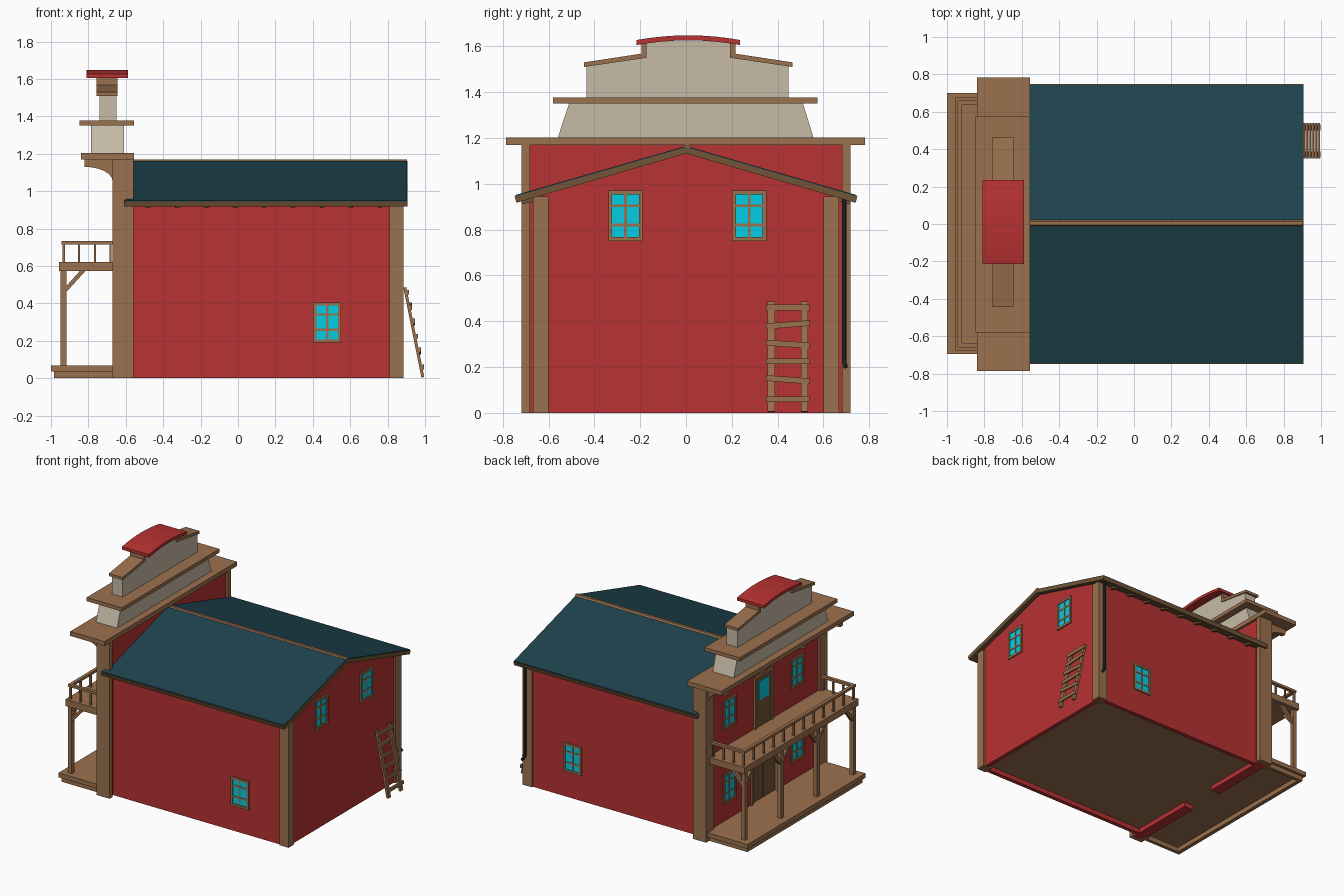
import bpy, bmesh, math
from mathutils import Vector

if "Cube" in bpy.data.objects:
    bpy.data.objects.remove(bpy.data.objects["Cube"])

def mat(name, r, g, b):
    m = bpy.data.materials.new(name)
    m.diffuse_color = (r, g, b, 1)
    m.use_nodes = True
    m.node_tree.nodes["Principled BSDF"].inputs["Base Color"].default_value = m.diffuse_color
    return m

RED = mat("barn red", 0.48, 0.032, 0.032)
WOOD = mat("light wood", 0.33, 0.165, 0.076)
DARKWOOD = mat("dark wood", 0.165, 0.088, 0.038)
BEIGE = mat("beige plaster", 0.57, 0.50, 0.39)
TEAL = mat("teal roof", 0.0125, 0.054, 0.075)
GLASS = mat("cyan glass", 0.001, 0.64, 0.84)
PIPE = mat("slate pipe", 0.022, 0.029, 0.040)

def finish(name, bm, mats):
    bmesh.ops.recalc_face_normals(bm, faces=bm.faces)
    me = bpy.data.meshes.new(name)
    bm.to_mesh(me)
    bm.free()
    for m in mats:
        me.materials.append(m)
    ob = bpy.data.objects.new(name, me)
    bpy.context.collection.objects.link(ob)
    return ob

def boxes(name, parts):
    """One object from boxes (x0, x1, y0, y1, z0, z1, material)."""
    bm, mats = bmesh.new(), []
    for x0, x1, y0, y1, z0, z1, m in parts:
        if m not in mats:
            mats.append(m)
        vs = bmesh.ops.create_cube(bm, size=1)["verts"]
        for v in vs:
            v.co = Vector((x1 if v.co.x > 0 else x0, y1 if v.co.y > 0 else y0, z1 if v.co.z > 0 else z0))
        for f in {f for v in vs for f in v.link_faces}:
            f.material_index = mats.index(m)
    return finish(name, bm, mats)

def box(name, *p):
    return boxes(name, [p])

def prism(name, pts, axis, a, b, m):
    """Extrude a profile, (y,z) along x or (x,z) along y."""
    bm = bmesh.new()
    at = (lambda p, t: (t, p[0], p[1])) if axis == "x" else (lambda p, t: (p[0], t, p[1]))
    lo = [bm.verts.new(at(p, a)) for p in pts]
    hi = [bm.verts.new(at(p, b)) for p in pts]
    bm.faces.new(lo)
    bm.faces.new(hi[::-1])
    for i in range(len(pts)):
        j = (i + 1) % len(pts)
        bm.faces.new((lo[i], lo[j], hi[j], hi[i]))
    return finish(name, bm, [m])

def bar(name, p, q, w, h, m, sides=4):
    """Straight beam between two points."""
    p, q = Vector(p), Vector(q)
    bm = bmesh.new()
    if sides == 4:
        bmesh.ops.create_cube(bm, size=1)
    else:
        bmesh.ops.create_cone(bm, segments=sides, radius1=0.5, radius2=0.5, depth=1, cap_ends=True)
    ob = finish(name, bm, [m])
    ob.scale = (w, h, (q - p).length)
    ob.location = (p + q) / 2
    ob.rotation_euler = (q - p).to_track_quat("Z", "Y").to_euler()
    return ob

def window(name, axis, plane, s, c, z0, z1, w=0.15):
    """Framed window with bars; s is the outward sign along the axis."""
    parts, f = [], 0.017
    def add(u0, u1, a, b, d, m):
        n0, n1 = sorted((plane - s * 0.004, plane + s * d))
        parts.append((n0, n1, u0, u1, a, b, m) if axis == "x" else (u0, u1, n0, n1, a, b, m))
    l, r, h = c - w / 2, c + w / 2, z1 - z0
    add(l + f, r - f, z0 + f, z1 - f, 0.003, GLASS)
    for u in (l, r - f):
        add(u, u + f, z0, z1, 0.010, WOOD)
    for z in (z0, z1 - f):
        add(l + f, r - f, z, z + f, 0.010, WOOD)
    add(c - 0.006, c + 0.006, z0 + f, z1 - f, 0.006, WOOD)
    for t in (0.32, 0.70):
        add(l + f, r - f, z0 + h * t - 0.006, z0 + h * t + 0.006, 0.006, WOOD)
    boxes(name, parts)

# Main walls and floor
for s, n in ((-1, "front"), (1, "back")):
    y0, y1 = sorted((s * 0.625, s * 0.655))
    box(n + "_wall", -0.60, 0.87, y0, y1, 0, 0.945, RED)
    window(n + "_wall_window", "y", s * 0.655, s, 0.477, 0.19, 0.405)
    y0, y1 = sorted((s * 0.60, s * 0.667))
    box(n + "_rear_post", 0.81, 0.885, y0, y1, 0, 0.945, WOOD)
    y0, y1 = sorted((s * 0.682, s * 0.718))
    box(n + "_facade_post", -0.67, -0.56, y0, y1, 0, 1.17, WOOD)
    y0, y1 = sorted((s * 0.625, s * 0.69))
    box(n + "_facade_post_face", -0.67, -0.65, y0, y1, 0, 1.17, WOOD)
    window(n + "_gable_window", "x", 0.87, 1, s * 0.27 + 0.006, 0.75, 0.97)
prism("gable_wall", [(-0.655, 0), (0.655, 0), (0.655, 0.945), (0, 1.138), (-0.655, 0.945)], "x", 0.84, 0.87, RED)
box("inner_floor", -0.66, 0.86, -0.64, 0.64, 0.035, 0.05, WOOD)

# Gabled roof: wooden layer, teal covering, rafter ends and ridge
for s, n in ((-1, "front"), (1, "back")):
    prism(n + "_roof_boards", [(0, 1.160), (s * 0.748, 0.944), (s * 0.740, 0.917), (0, 1.132)], "x", -0.61, 0.905, DARKWOOD)
    prism(n + "_roof_cover", [(0, 1.165), (s * 0.744, 0.951), (s * 0.744, 0.944), (0, 1.158)], "x", -0.60, 0.903, TEAL)
    for i in range(9):
        x = -0.48 + i * 0.155
        bar(n + "_rafter_end", (x, s * 0.64, 0.941), (x, s * 0.715, 0.922), 0.022, 0.022, DARKWOOD)
prism("ridge_cap", [(-0.012, 1.160), (-0.006, 1.170), (0.014, 1.170), (0.022, 1.158)], "x", -0.56, 0.904, WOOD)

# Facade wall with a door opening
prism("facade_wall", [(-0.69, 0), (-0.13, 0), (-0.13, 0.44), (0.16, 0.44), (0.16, 0), (0.69, 0),
                      (0.69, 1.17), (-0.69, 1.17)], "x", -0.655, -0.575, RED)
for s, n in ((-1, "right"), (1, "left")):
    c = 0.025 + s * 0.40
    window(n + "_facade_upper_window", "x", -0.655, -1, c, 0.755, 0.975)
    window(n + "_facade_lower_window", "x", -0.655, -1, c, 0.20, 0.42)
    y0, y1 = sorted((0.015 + s * 0.003, 0.015 + s * 0.145))
    box(n + "_door_leaf", -0.648, -0.625, y0, y1, 0.06, 0.44, DARKWOOD)
    y0, y1 = sorted((0.015 + s * 0.14, 0.015 + s * 0.16))
    box(n + "_door_jamb", -0.668, -0.64, y0, y1, 0.06, 0.46, WOOD)
box("door_lintel", -0.668, -0.64, -0.145, 0.175, 0.437, 0.46, WOOD)
c = 0.025
boxes("balcony_door", [(-0.660, -0.65, c - 0.09, c + 0.09, 0.62, 0.99, DARKWOOD),
                       (-0.664, -0.655, c - 0.06, c + 0.06, 0.82, 0.96, GLASS),
                       (-0.668, -0.65, c - 0.11, c - 0.09, 0.62, 1.01, WOOD),
                       (-0.668, -0.65, c + 0.09, c + 0.11, 0.62, 1.01, WOOD),
                       (-0.668, -0.65, c - 0.09, c + 0.09, 0.99, 1.01, WOOD)])

# Stepped false front
box("lower_cornice", -0.84, -0.556, -0.785, 0.782, 1.17, 1.203, WOOD)
arc = [(-0.82 + 0.15 * math.cos(t), 1.052 + 0.078 * math.sin(t))
       for t in [i * math.pi / 12 for i in range(7)]]
for y in (-0.67, -0.24, 0.24, 0.67):
    prism("cornice_bracket", arc + [(-0.82, 1.175), (-0.655, 1.175), (-0.655, 1.052)], "y", y - 0.018, y + 0.018, WOOD)
prism("lower_tier", [(-0.56, 1.2), (0.557, 1.2), (0.51, 1.352), (-0.51, 1.352)], "x", -0.785, -0.61, BEIGE)
box("upper_cornice", -0.848, -0.556, -0.58, 0.575, 1.35, 1.377, WOOD)
prism("upper_tier", [(-0.435, 1.37), (0.447, 1.37), (0.447, 1.515), (0.205, 1.552), (0.205, 1.622),
                     (-0.19, 1.622), (-0.19, 1.552), (-0.435, 1.515)], "x", -0.74, -0.65, BEIGE)
for s, n in ((-1, "right"), (1, "left")):
    o = 0.010
    prism(n + "_tier_trim", [(o + s * 0.455, 1.510), (o + s * 0.455, 1.530), (o + s * 0.205, 1.568),
                             (o + s * 0.205, 1.620), (o + s * 0.183, 1.620), (o + s * 0.183, 1.550)],
          "x", -0.757, -0.643, WOOD)
ys = [-0.215 + i * 0.45 / 8 for i in range(9)]
top = [(y, 1.648 - 0.40 * (y - 0.01) ** 2) for y in ys]
prism("curved_cap", top + [(y, z - 0.022) for y, z in reversed(top)], "x", -0.81, -0.587, RED)

# Porch
box("porch_base", -0.985, -0.955, -0.68, 0.68, 0, 0.045, WOOD)
for s in (-1, 1):
    y0, y1 = sorted((s * 0.655, s * 0.68))
    box("porch_base_side", -0.985, -0.66, y0, y1, 0, 0.045, WOOD)
box("porch_floor", -1.0, -0.64, -0.695, 0.70, 0.035, 0.068, WOOD)
for y in (-0.64, -0.213, 0.213, 0.64):
    box("porch_post", -0.948, -0.918, y - 0.015, y + 0.015, 0.06, 0.58, WOOD)
    bar("porch_brace", (-0.933, y, 0.46), (-0.82, y, 0.585), 0.022, 0.022, WOOD)
    for s in (-1, 1):
        if abs(y + s * 0.1) < 0.66:
            bar("porch_side_brace", (-0.933, y, 0.47), (-0.933, y + s * 0.10, 0.585), 0.022, 0.022, WOOD)

# Balcony and railing
box("balcony_floor", -0.957, -0.65, -0.675, 0.675, 0.573, 0.622, WOOD)
box("balcony_front_rail", -0.945, -0.92, -0.66, 0.66, 0.715, 0.733, WOOD)
for i in range(12):
    y = -0.648 + i * 1.296 / 11
    box("front_baluster", -0.939, -0.925, y - 0.007, y + 0.007, 0.62, 0.718, WOOD)
for s in (-1, 1):
    y0, y1 = s * 0.648 - 0.0125, s * 0.648 + 0.0125
    box("balcony_side_rail", -0.945, -0.66, y0, y1, 0.715, 0.733, WOOD)
    for x in (-0.85, -0.765, -0.682):
        box("side_baluster", x - 0.006, x + 0.006, y0 + 0.006, y1 - 0.006, 0.62, 0.718, WOOD)

# Leaning ladder
for y in (0.372, 0.517):
    bar("ladder_rail", (0.988, y, 0.005), (0.892, y, 0.485), 0.032, 0.016, WOOD)
for i, z in enumerate((0.06, 0.145, 0.225, 0.30, 0.385, 0.46)):
    x, t = 1.0 - z * 0.2, (0, -0.007, 0, -0.006, 0.007, 0)[i]
    bar("ladder_rung", (x, 0.35, z - t), (x, 0.54, z + t), 0.013, 0.025, WOOD)

# Drainpipe on the back corner
path = [(0.85, 0.69, 0.935), (0.85, 0.69, 0.23), (0.872, 0.697, 0.20)]
for p, q in zip(path, path[1:]):
    bar("drainpipe", p, q, 0.02, 0.02, PIPE, 8)
